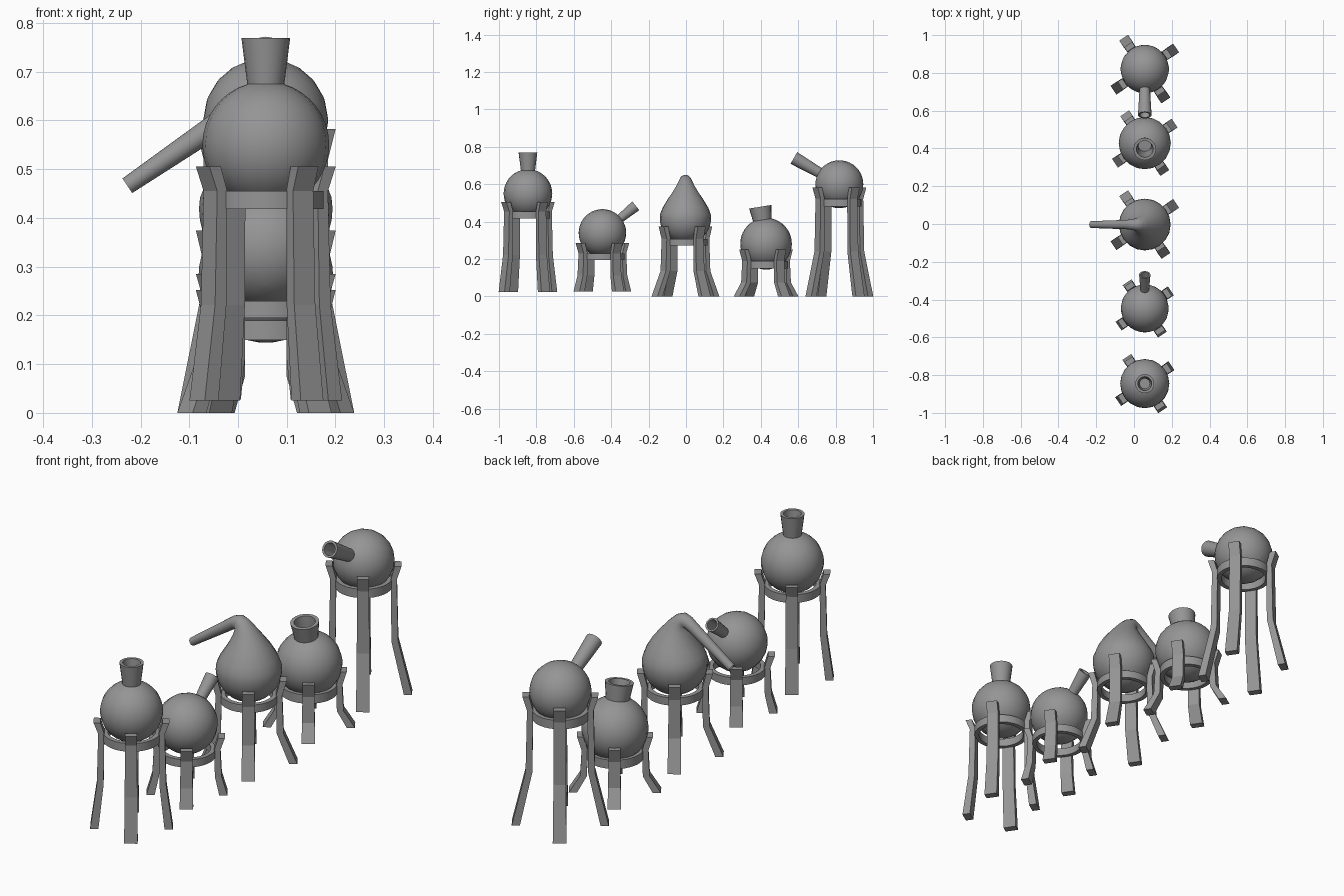
import bpy, bmesh, math
from mathutils import Matrix, Vector

old = bpy.data.objects.get("Cube")
if old:
    bpy.data.objects.remove(old)

grey = bpy.data.materials.new("plain_grey")
grey.use_nodes = True
tone = (0.3, 0.3, 0.3, 1)
grey.diffuse_color = tone
grey.node_tree.nodes["Principled BSDF"].inputs["Base Color"].default_value = tone

CX = 0.057      # shared x of the whole row
SIDES = 20


def finish(name, bm, smooth=None):
    bmesh.ops.recalc_face_normals(bm, faces=bm.faces)
    mesh = bpy.data.meshes.new(name)
    bm.to_mesh(mesh)
    bm.free()
    mesh.materials.append(grey)
    obj = bpy.data.objects.new(name, mesh)
    bpy.context.collection.objects.link(obj)
    if smooth:
        bpy.ops.object.select_all(action="DESELECT")
        obj.select_set(True)
        bpy.context.view_layer.objects.active = obj
        bpy.ops.object.shade_smooth_by_angle(angle=math.radians(smooth))
    return obj


def loft(bm, rings, sides=SIDES, closed=False):
    """Skin circles given as (centre, tilt about y, radius)."""
    loops = []
    for centre, tilt, radius in rings:
        turn = Matrix.Rotation(tilt, 3, "Y")
        loops.append([bm.verts.new(Vector(centre) + turn @ Vector(
            (radius * math.cos(math.tau * i / sides), radius * math.sin(math.tau * i / sides), 0)))
            for i in range(sides)])
    pairs = list(zip(loops, loops[1:]))
    if closed:
        pairs.append((loops[-1], loops[0]))
    else:
        bm.faces.new(loops[0])
        bm.faces.new(loops[-1])
    for a, b in pairs:
        for i in range(sides):
            j = (i + 1) % sides
            bm.faces.new((a[i], a[j], b[j], b[i]))


def flask(name, y, z, radius, length, base_r, tip_r, lean):
    """Round flask with a hollow flared neck, leaning in the y-z plane."""
    bm = bmesh.new()
    start = math.asin(base_r / radius)
    steps = 18
    rings = []
    for i in range(steps + 1):
        a = math.pi - 0.03 - (math.pi - 0.03 - start) * i / steps
        rings.append((radius * math.cos(a), radius * math.sin(a)))
    rings += [(length, tip_r), (length, tip_r * 0.74),
              (radius * 0.9, base_r * 0.7), (radius * 0.4, base_r * 0.7)]
    loft(bm, [((0, 0, h), 0, r) for h, r in rings])
    obj = finish(name, bm, 50)
    obj.location = (CX, y, z)
    obj.rotation_euler.x = math.radians(lean)


def stand(name, y, foot_z, ring_z, ring_top, tip_z, foot_r):
    """Ring carried by four bent legs."""
    bm = bmesh.new()
    loft(bm, [((0, 0, h), 0, r) for h, r in
              ((ring_z, 0.098), (ring_z, 0.118), (ring_top, 0.118), (ring_top, 0.098))], 32, True)
    ring = finish(name + "_ring", bm, 30)
    ring.location = (CX, y, 0)

    # leg sections: inner radius, outer radius, height, half width
    knee = foot_z + 0.5 * (ring_z - foot_z)
    sections = ((foot_r - 0.034, foot_r, foot_z, 0.028), (0.115, 0.143, knee, 0.026),
                (0.112, 0.137, ring_top, 0.025), (0.128, 0.156, tip_z, 0.025))
    bm = bmesh.new()
    for k in range(4):
        turn = Matrix.Rotation(math.radians(34 + 90 * k), 3, "Z")
        loops = [[bm.verts.new(turn @ Vector(p)) for p in
                  ((a, -w, h), (b, -w, h), (b, w, h), (a, w, h))] for a, b, h, w in sections]
        bm.faces.new(loops[0])
        bm.faces.new(loops[-1])
        for lo, hi in zip(loops, loops[1:]):
            for i in range(4):
                j = (i + 1) % 4
                bm.faces.new((lo[i], lo[j], hi[j], hi[i]))
    legs = finish(name + "_legs", bm)
    legs.location = (CX, y, 0)


# Stands, front to back
stand("front_stand", -0.845, 0.025, 0.418, 0.455, 0.505, 0.170)
stand("second_stand", -0.447, 0.027, 0.195, 0.230, 0.285, 0.167)
stand("middle_stand", -0.003, 0.0, 0.273, 0.308, 0.374, 0.200)
stand("fourth_stand", 0.428, 0.0, 0.150, 0.190, 0.252, 0.190)
stand("back_stand", 0.820, 0.0, 0.480, 0.520, 0.582, 0.200)

# Round flasks
flask("upright_flask", -0.845, 0.550, 0.130, 0.219, 0.038, 0.050, 0)
flask("rear_leaning_flask", -0.447, 0.340, 0.127, 0.230, 0.023, 0.030, -51)
flask("wide_neck_flask", 0.428, 0.282, 0.138, 0.200, 0.050, 0.060, 9)
flask("front_leaning_flask", 0.820, 0.600, 0.128, 0.281, 0.028, 0.036, 60)

# Retort: round bottom drawn into a bent, downward spout
bm = bmesh.new()
R, Z = 0.137, 0.418
rings = []
for i in range(11):
    a = math.radians(-88 + 9.8 * i)
    rings.append(((CX, 0, Z + R * math.sin(a)), 0, R * math.cos(a)))
for x, z, tilt, r in ((0.055, 0.475, -3, 0.122), (0.051, 0.515, -8, 0.098), (0.044, 0.553, -14, 0.072),
                      (0.034, 0.587, -25, 0.050), (0.022, 0.609, -45, 0.038), (0.007, 0.619, -75, 0.032),
                      (-0.012, 0.612, -105, 0.028), (-0.035, 0.597, -122, 0.025),
                      (-0.227, 0.466, -124, 0.018), (-0.227, 0.466, -124, 0.013),
                      (-0.150, 0.518, -124, 0.013)):
    rings.append(((x, 0, z), math.radians(tilt), r))
loft(bm, rings)
retort = finish("retort", bm, 50)
retort.location.y = -0.003
